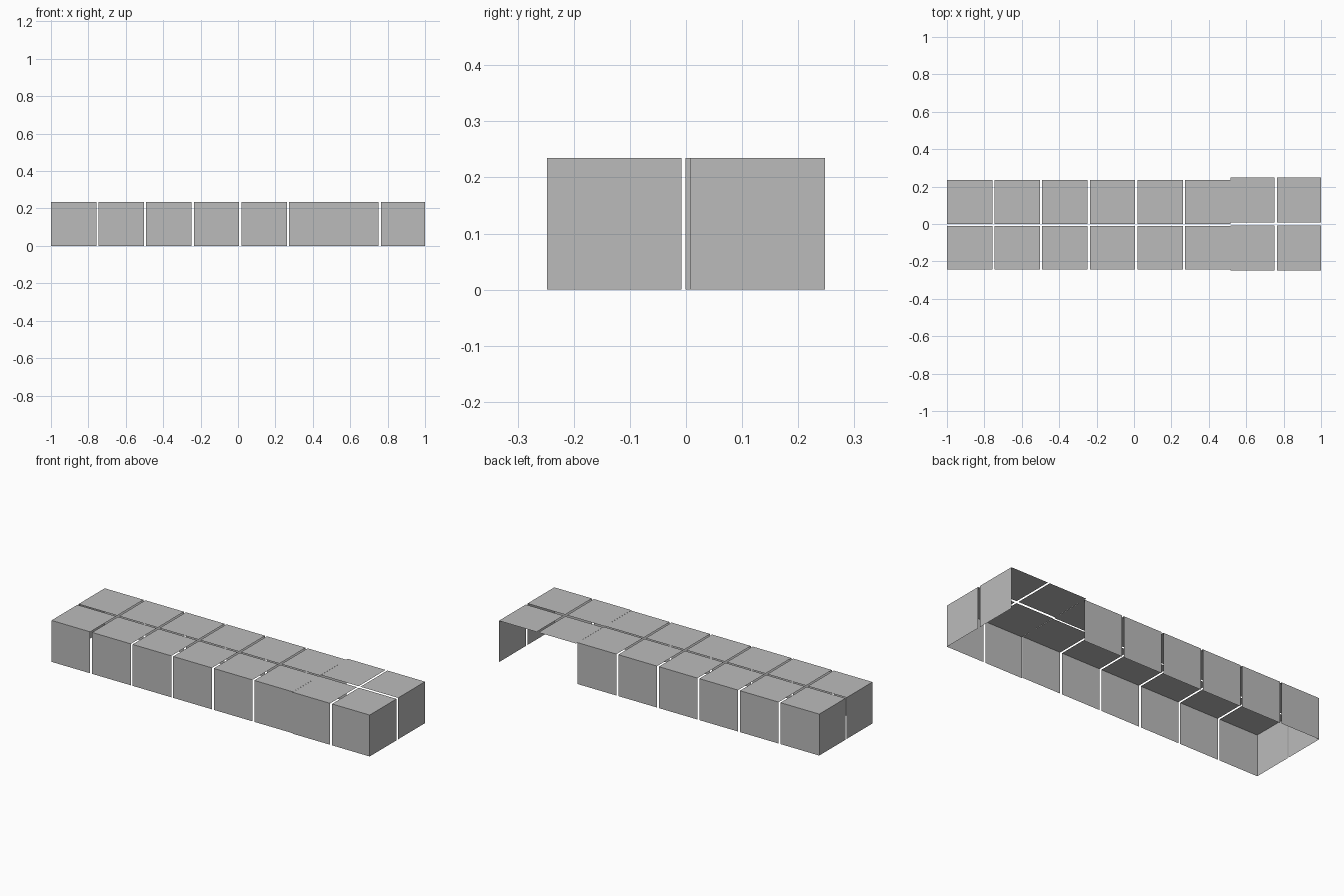
import bpy
from mathutils import Vector

cube = bpy.data.objects.get("Cube")
if cube:
    bpy.data.objects.remove(cube, do_unlink=True)

HEIGHT = 0.235

grey = bpy.data.materials.new("plain grey")
grey.use_nodes = True
colour = (0.5, 0.5, 0.5, 1)
grey.diffuse_color = colour
grey.node_tree.nodes["Principled BSDF"].inputs["Base Color"].default_value = colour


def panel(name, corner, side, rise):
    """One thin flat rectangular sheet; its normal is side x rise."""
    a, u, v = Vector(corner), Vector(side), Vector(rise)
    mesh = bpy.data.meshes.new(name)
    mesh.from_pydata([a, a + u, a + u + v, a + v], [], [(0, 1, 2, 3)])
    mesh.materials.append(grey)
    obj = bpy.data.objects.new(name, mesh)
    bpy.context.collection.objects.link(obj)


def spans(start, width, pitch, count):
    return [(start + i * pitch, width) for i in range(count)]


def block(name, columns, rows, end_x, end_side, has_back):
    up = (0, 0, HEIGHT)
    front, back = rows[0][0], sum(rows[1])
    for i, (x, w) in enumerate(columns, 1):
        # Roof tiles
        for j, (y, d) in enumerate(rows, 1):
            panel(f"{name}_roof_{i}_{j}", (x, y, HEIGHT), (w, 0, 0), (0, d, 0))
        # Long walls
        panel(f"{name}_front_wall_{i}", (x, front, 0), (w, 0, 0), up)
        if has_back:
            panel(f"{name}_back_wall_{i}", (x + w, back, 0), (-w, 0, 0), up)
    # End wall, facing outward
    for j, (y, d) in enumerate(rows, 1):
        start = y if end_side > 0 else y + d
        panel(f"{name}_end_wall_{j}", (end_x, start, 0), (0, d * end_side, 0), up)


# Long section with walls on three sides
block("long_section", spans(-1, 0.243, 0.2545, 6),
      [(-0.243, 0.232), (-0.001, 0.235)], -1, -1, True)
# Short section, open at the back
block("short_section", spans(0.516, 0.236, 0.248, 2),
      [(-0.248, 0.24), (0.007, 0.241)], 1, 1, False)
